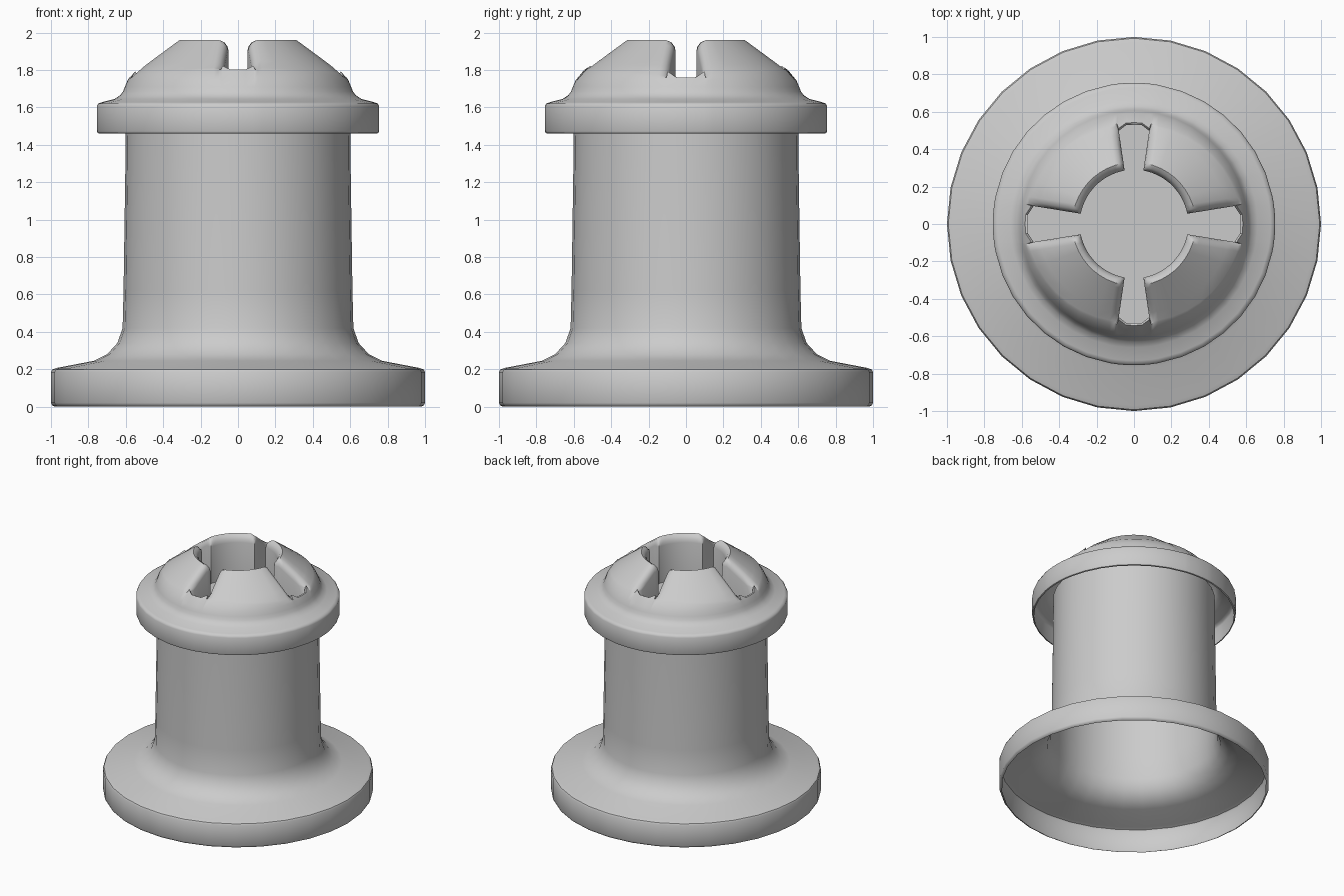
import bpy, bmesh, math

if "Cube" in bpy.data.objects:
    bpy.data.objects.remove(bpy.data.objects["Cube"])

SEG = 32
HOLE, FLOOR = 0.29, 1.60


def finish(name, bm, angle=40):
    bmesh.ops.remove_doubles(bm, verts=bm.verts, dist=1e-5)
    bmesh.ops.recalc_face_normals(bm, faces=bm.faces)
    me = bpy.data.meshes.new(name)
    bm.to_mesh(me)
    bm.free()
    ob = bpy.data.objects.new(name, me)
    bpy.context.collection.objects.link(ob)
    bpy.ops.object.select_all(action='DESELECT')
    ob.select_set(True)
    bpy.context.view_layer.objects.active = ob
    bpy.ops.object.shade_smooth_by_angle(angle=math.radians(angle))
    return ob


def skin(bm, rings):
    # quads between consecutive closed rings of points
    rows = [[bm.verts.new(p) for p in ring] for ring in rings]
    for a, b in zip(rows, rows[1:]):
        for i in range(len(a)):
            j = (i + 1) % len(a)
            bm.faces.new((a[i], a[j], b[j], b[i]))
    return rows


# flanged column: open shell, hollow underneath
profile = [(0.98, 0.0), (0.993, 0.006), (1.0, 0.02), (1.0, 0.185), (0.993, 0.198),
           (0.97, 0.207), (0.77, 0.245), (0.70, 0.28), (0.645, 0.34), (0.617, 0.42),
           (0.612, 0.62), (0.602, 1.3), (0.60, 1.60)]
bm = bmesh.new()
skin(bm, [[(r * math.cos(2 * math.pi * i / SEG), r * math.sin(2 * math.pi * i / SEG), z)
           for i in range(SEG)] for r, z in profile])
finish("flanged_column", bm)

# slotted cap: one polar grid of rings and columns, sunk at the hole and slots
DOME = [(0.33, 1.96), (0.48, 1.85), (0.56, 1.79), (0.585, 1.755), (0.605, 1.70)]
SLOTS = [(0.57, 0.055, 0.10), (0.53, 0.05, 0.085)]  # end radius, inner and outer half width


def dome_z(r):
    if r <= DOME[0][0]:
        return DOME[0][1]
    for (r0, z0), (r1, z1) in zip(DOME, DOME[1:]):
        if r <= r1:
            return z0 + (z1 - z0) * (r - r0) / (r1 - r0)
    return DOME[-1][1]


def slot_angle(k, off, sign, r, scale=1):
    end, w0, w1 = SLOTS[k % 2]
    t = min(max((r - HOLE) / (end - HOLE), 0), 1)
    half = (w0 + (w1 - w0) * t) * scale + off
    return k * math.pi / 2 + sign * math.asin(half / r)


# columns: (slot, kind, value, sign, drop)
RIM = [(0.045, 0.0), (0.02, 0.012), (0.005, 0.035), (0.0, 0.06)]
PLAIN = 6
cols = []
for k in range(4):
    cols += [(k, 'rim', o, -1, d) for o, d in RIM]
    cols += [(k, 'sunk', s, -1, 0) for s in (1, 0.5, 0, -0.5, -1)]
    cols += [(k, 'rim', o, 1, d) for o, d in reversed(RIM)]
    cols += [(k, 'plain', (i + 1) / (PLAIN + 1), 1, 0) for i in range(PLAIN)]


def angle_at(c, r):
    k, kind, v, sign, _ = c
    if kind == 'rim':
        return slot_angle(k, v, sign, r)
    if kind == 'sunk':
        return slot_angle(k, 0, sign, r, v)
    a, b = slot_angle(k, 0.045, 1, r), slot_angle(k + 1, 0.045, -1, r)
    return a + (b - a) * v


def end_radius(c):
    k, kind, v, _, _ = c
    if kind == 'plain':
        return SLOTS[k % 2][0] * (1 - v) + SLOTS[(k + 1) % 2][0] * v
    e = SLOTS[k % 2][0]
    at_corner = (kind == 'rim' and v == 0) or (kind == 'sunk' and abs(v) == 1)
    return e - 0.025 if at_corner else e


def point(r, a, z):
    return (r * math.cos(a), r * math.sin(a), z)


rings = []
# collar and outer dome
for r, z in [(0.74, 1.46), (0.75, 1.463), (0.755, 1.475), (0.755, 1.605), (0.748, 1.62),
             (0.73, 1.627), (0.66, 1.645), (0.63, 1.665), (0.615, 1.685), (0.605, 1.71),
             (0.59, 1.745)]:
    rings.append([point(r, angle_at(c, r), z) for c in cols])


def dome_ring(radius, drop, mode):
    ring = []
    for c in cols:
        r = radius(c)
        z = dome_z(r)
        if mode == 'lip':            # top edge of the slot end
            z -= c[4] * 0.5
            if c[1] == 'sunk':
                z -= 0.03 if abs(c[2]) == 1 else 0.015
        elif mode == 'end':          # foot of the slot end
            z = FLOOR if c[1] == 'sunk' else z - c[4] * 0.5
        elif mode == 'cut':
            z = FLOOR if c[1] == 'sunk' else z - max(c[4], drop)
        elif mode == 'floor':
            z = FLOOR
        ring.append(point(r, angle_at(c, r), z))
    rings.append(ring)


dome_ring(lambda c: end_radius(c) + 0.012, 0, 'dome')
dome_ring(end_radius, 0, 'lip')
dome_ring(end_radius, 0, 'end')
for t in (0.8, 0.6, 0.4, 0.25):
    dome_ring(lambda c: HOLE + (end_radius(c) - HOLE) * t, 0, 'cut')
for r, d in [(0.33, 0.0), (0.31, 0.012), (0.296, 0.035), (HOLE, 0.06)]:
    dome_ring(lambda c: r, d, 'cut')
dome_ring(lambda c: HOLE, 0, 'floor')

bm = bmesh.new()
rows = skin(bm, rings)
# recess floor
centre = bm.verts.new((0, 0, FLOOR))
inner = rows[-1]
for i in range(len(inner)):
    bm.faces.new((inner[i], inner[(i + 1) % len(inner)], centre))
bmesh.ops.remove_doubles(bm, verts=bm.verts, dist=1e-5)
bmesh.ops.dissolve_degenerate(bm, edges=bm.edges, dist=1e-5)
finish("slotted_cap", bm, 45)
